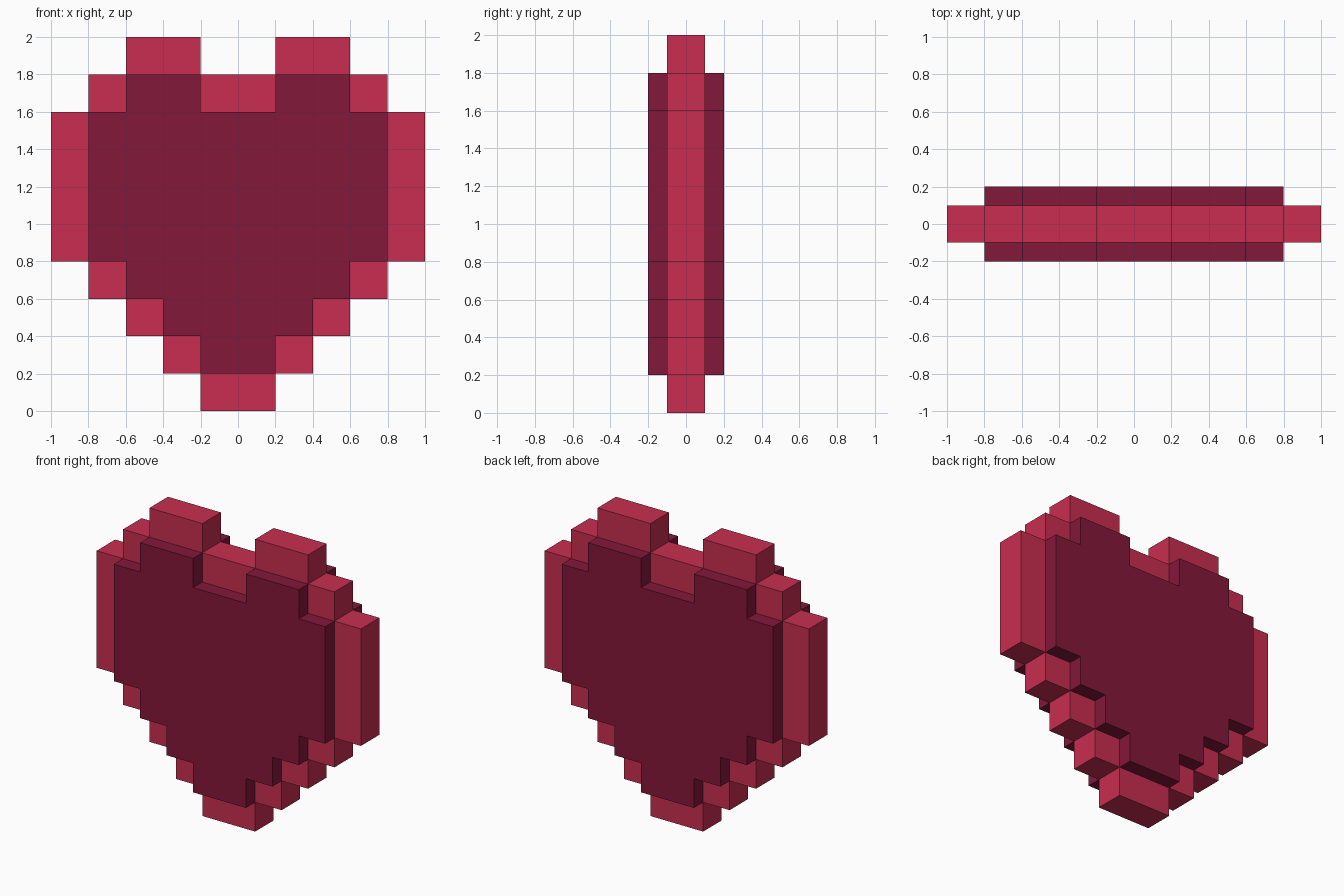
import bpy
import bmesh

if "Cube" in bpy.data.objects:
    bpy.data.objects.remove(bpy.data.objects["Cube"])


def material(name, color):
    mat = bpy.data.materials.new(name)
    mat.diffuse_color = (*color, 1.0)
    mat.use_nodes = True
    mat.node_tree.nodes["Principled BSDF"].inputs["Base Color"].default_value = mat.diffuse_color
    return mat


def stepped_slab(name, half, depth, mat):
    """Mirror a right-half (x, z) outline and extrude it evenly about y = 0."""
    outline = half + [(-x, z) for x, z in reversed(half)]
    bm = bmesh.new()
    face = bm.faces.new([bm.verts.new((x, -depth / 2, z)) for x, z in outline])
    grown = bmesh.ops.extrude_face_region(bm, geom=[face], use_keep_orig=True)
    moved = [v for v in grown["geom"] if isinstance(v, bmesh.types.BMVert)]
    bmesh.ops.translate(bm, verts=moved, vec=(0, depth, 0))
    bmesh.ops.recalc_face_normals(bm, faces=bm.faces)
    mesh = bpy.data.meshes.new(name)
    bm.to_mesh(mesh)
    bm.free()
    mesh.materials.append(mat)
    obj = bpy.data.objects.new(name, mesh)
    bpy.context.collection.objects.link(obj)
    return obj


def heart_half(bottom, steps, top):
    """Right-half outline: stair up the side, then stepped lobe and notch."""
    s = 0.2
    pts = [(s, bottom)]
    for i in range(1, steps + 1):
        z = bottom + i * s
        pts += [(i * s, z), ((i + 1) * s, z)]
    w = (steps + 1) * s
    return pts, w, top


# Light rim: full heart silhouette, thin
rim_half, w, top = heart_half(0.0, 4, 2.0)
rim_half += [(w, top - 0.4), (w - 0.2, top - 0.4), (w - 0.2, top - 0.2),
             (w - 0.4, top - 0.2), (w - 0.4, top), (0.2, top), (0.2, top - 0.2)]
stepped_slab("heart_rim", rim_half, 0.2, material("light_red", (0.58, 0.027, 0.08)))

# Dark core: one cell smaller, thicker, standing proud on front and back
core_half, w, top = heart_half(0.2, 3, 1.8)
core_half += [(w, top - 0.2), (w - 0.2, top - 0.2), (w - 0.2, top),
              (0.2, top), (0.2, top - 0.2)]
stepped_slab("heart_core", core_half, 0.4, material("dark_red", (0.23, 0.009, 0.042)))
